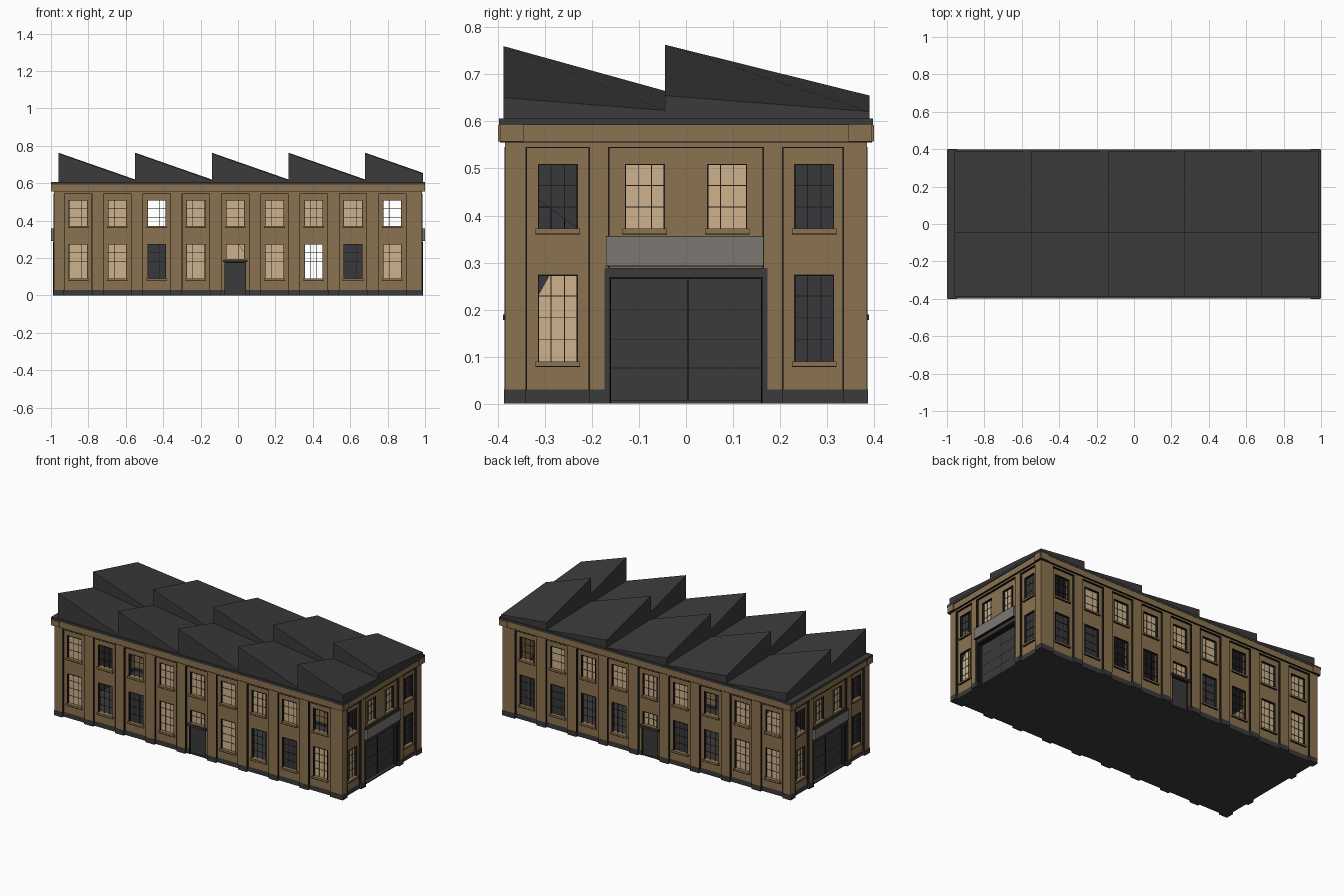
import bpy, bmesh
from math import pi
from mathutils import Matrix, Vector

cube = bpy.data.objects.get("Cube")
if cube:
    bpy.data.objects.remove(cube, do_unlink=True)


def material(name, r, g, b):
    m = bpy.data.materials.new(name)
    m.use_nodes = True
    m.diffuse_color = (r, g, b, 1)
    bsdf = m.node_tree.nodes["Principled BSDF"]
    bsdf.inputs["Base Color"].default_value = (r, g, b, 1)
    bsdf.inputs["Roughness"].default_value = 0.9
    return m


BRICK = material("brown brick", 0.26, 0.17, 0.08)
CREAM = material("cream glass", 0.62, 0.45, 0.27)
DARK = material("charcoal", 0.043, 0.043, 0.043)
GLASS = material("dark glass", 0.04, 0.04, 0.043)
STEEL = material("grey steel", 0.2, 0.19, 0.175)
INK = material("black trim", 0.012, 0.011, 0.01)

parts = {}


def part(name, mat):
    if name not in parts:
        parts[name] = (bmesh.new(), mat)
    return parts[name][0]


def box(name, mat, frame, u0, u1, d0, d1, z0, z1):
    """Box in wall space: u along the wall, d outward, z up."""
    centre = Vector(((u0 + u1) / 2, -(d0 + d1) / 2, (z0 + z1) / 2))
    size = Matrix.Diagonal((u1 - u0, d1 - d0, z1 - z0, 1))
    bmesh.ops.create_cube(part(name, mat), size=1,
                          matrix=frame @ Matrix.Translation(centre) @ size)


def prism(name, mat, frame, pts, d0, d1):
    """Extruded outline of (u, z) points in wall space."""
    bm = part(name, mat)
    front = [bm.verts.new(frame @ Vector((u, -d1, z))) for u, z in pts]
    back = [bm.verts.new(frame @ Vector((u, -d0, z))) for u, z in pts]
    bm.faces.new(front)
    bm.faces.new(back[::-1])
    for i in range(len(pts)):
        j = (i + 1) % len(pts)
        bm.faces.new((front[j], front[i], back[i], back[j]))


TOP, SKIRT, RECESS, THICK = 0.545, 0.03, -0.012, -0.04
WHOLE = [(0, 0), (1, 0), (1, 1), (0, 1)]
# Pane kinds: T cream, D dark, B broken dark, C chipped cream, R chipped right, O open
PANES = {
    "T": (CREAM, WHOLE),
    "D": (GLASS, WHOLE),
    "B": (GLASS, [(1, 0), (1, 1), (0, 1), (0, 0.45)]),
    "C": (CREAM, [(0, 0), (1, 0), (1, 1), (0.3, 1), (0, 0.75)]),
    "R": (CREAM, [(0, 0), (1, 0), (1, 0.4), (0.7, 1), (0, 1)]),
}


def outline(name, frame, u0, u1, z0, z1, w, d0, d1):
    box(name, INK, frame, u0, u0 + w, d0, d1, z0, z1)
    box(name, INK, frame, u1 - w, u1, d0, d1, z0, z1)
    box(name, INK, frame, u0, u1, d0, d1, z1 - w, z1)


def window(side, frame, u0, u1, z0, z1, kind):
    w, h = u1 - u0, z1 - z0
    if kind in PANES:
        mat, shape = PANES[kind]
        prism(side + ("_cream" if mat == CREAM else "_dark") + "_panes", mat, frame,
              [(u0 + a * w, z0 + b * h) for a, b in shape], -0.028, -0.024)
    # Glazing bars and frame
    bars = side + "_glazing_bars"
    for i in (1, 2):
        u = u0 + w * i / 3
        box(bars, INK, frame, u - 0.0008, u + 0.0008, -0.025, -0.022, z0, z1)
    rows = max(2, round(h / 0.045))
    for i in range(1, rows):
        z = z0 + h * i / rows
        box(bars, INK, frame, u0, u1, -0.025, -0.022, z - 0.0008, z + 0.0008)
    outline(side + "_window_frames", frame, u0, u1, z0, z1, 0.003, -0.028, -0.01)
    # Sill
    box(side + "_sills", BRICK, frame, u0 - 0.005, u1 + 0.005, -0.03, -0.003, z0 - 0.01, z0)
    box(side + "_sill_shadows", INK, frame, u0 - 0.005, u1 + 0.005, -0.03, -0.002,
        z0 - 0.012, z0 - 0.01)


def wall(side, frame, half, bays):
    """Recessed bays with openings, separated by pilasters."""
    edge = -half
    for b0, b1, holes in bays + [(half, half, [])]:
        # Pilaster and its plinth
        box(side + "_pilasters", BRICK, frame, edge, b0, THICK, 0, SKIRT, TOP)
        box(side + "_plinth", DARK, frame, edge, b0, THICK, 0.002, 0, SKIRT)
        edge = b1
        if b0 == b1:
            continue
        # Bay masonry around the openings
        us = sorted({b0, b1, *(x for h in holes for x in h[:2])})
        zs = sorted({0, SKIRT, TOP, *(z for h in holes for z in h[2:4])})
        for a, b in zip(us, us[1:]):
            for c, d in zip(zs, zs[1:]):
                mu, mz = (a + b) / 2, (c + d) / 2
                if any(h[0] < mu < h[1] and h[2] < mz < h[3] for h in holes):
                    continue
                low = mz < SKIRT
                box(side + ("_plinth" if low else "_bays"), DARK if low else BRICK,
                    frame, a, b, THICK, RECESS, c, d)
        outline(side + "_bay_edges", frame, b0 - 0.001, b1 + 0.001, SKIRT, TOP + 0.001,
                0.003, RECESS, 0.0006)
        for h in holes:
            if h[4] != "door":
                window(side, frame, *h)
    # Head band and cornice
    box(side + "_head_band", BRICK, frame, -half, half, THICK, 0, TOP, 0.6)
    box(side + "_cornice", BRICK, frame, -half - 0.015, half + 0.015, THICK, 0.01, 0.557, 0.592)
    box(side + "_cornice_line", INK, frame, -half - 0.01, half + 0.01, THICK, 0.0108, 0.555, 0.557)


HX, HY = 0.985, 0.385
UP, LOW = (0.372, 0.51), (0.09, 0.275)


def long_side(side, angle, shift, upper, lower, chip):
    frame = Matrix.Rotation(angle, 4, "Z") @ Matrix.Translation((0, -HY, 0))
    bays = []
    for i in range(9):
        c = shift + 0.21 * (i - 4)
        holes = [(c - 0.05, c + 0.05, *UP, upper[i])]
        if lower[i] == "-":
            # Small door with a transom window above
            holes += [(c - 0.055, c + 0.055, 0, 0.185, "door"),
                      (c - 0.05, c + 0.05, 0.195, 0.275, chip)]
            box(side + "_door", DARK, frame, c - 0.055, c + 0.055, -0.03, -0.02, 0, 0.185)
            box(side + "_door_lintel", DARK, frame, c - 0.065, c + 0.065, -0.03, 0.004, 0.178, 0.19)
            outline(side + "_door_trim", frame, c - 0.058, c + 0.058, 0, 0.178, 0.004, -0.02, -0.01)
        else:
            holes.append((c - 0.05, c + 0.05, *LOW, lower[i]))
        bays.append((c - 0.075, c + 0.075, holes))
    wall(side, frame, HX, bays)


def end_side(side, angle):
    frame = Matrix.Rotation(angle, 4, "Z") @ Matrix.Translation((0, -HX, 0))
    door = 0.165
    wall(side, frame, HY, [
        (-0.34, -0.205, [(-0.315, -0.23, *UP, "B"), (-0.315, -0.23, *LOW, "C")]),
        (-0.165, 0.165, [(-0.13, -0.045, *UP, "T"), (0.045, 0.13, *UP, "T"),
                         (-door, door, 0, 0.28, "door")]),
        (0.205, 0.335, [(0.23, 0.315, *UP, "D"), (0.23, 0.315, *LOW, "D")]),
    ])
    # Loading door with leaf joints, posts and canopy
    box(side + "_loading_door", DARK, frame, -door, door, -0.045, -0.035, 0, 0.28)
    box(side + "_door_joints", INK, frame, 0.002, 0.006, -0.036, -0.034, 0, 0.265)
    for z in (0.075, 0.135, 0.2):
        box(side + "_door_joints", INK, frame, -door, door, -0.036, -0.0345, z, z + 0.0015)
    for s in (-1, 1):
        u = s * 0.168
        box(side + "_door_posts", DARK, frame, u - 0.005, u + 0.005, -0.04, 0.003, 0, 0.285)
    box(side + "_door_head", DARK, frame, -0.173, 0.173, -0.04, 0.002, 0.268, 0.288)
    outline(side + "_door_trim", frame, -0.162, 0.162, 0, 0.268, 0.003, -0.035, -0.01)
    box(side + "_canopy", STEEL, frame, -0.17, 0.165, -0.02, 0.014, 0.294, 0.355)
    for z in (0.292, 0.355):
        box(side + "_canopy_trim", INK, frame, -0.171, 0.166, -0.02, 0.0145, z, z + 0.002)


long_side("front", 0, -0.015, "TOOTTTTTO", "TODT-TODT", "R")
long_side("back", pi, 0.015, "OTTTTTOTC", "DDOO-DOTT", "T")
end_side("right_end", pi / 2)
end_side("left_end", -pi / 2)

# Floor and roof slab
world = Matrix()
box("floor", DARK, world, -0.97, 0.97, -0.37, 0.37, 0, 0.008)
box("roof_slab", DARK, world, -1, 1, -0.397, 0.397, 0.592, 0.606)

# Sawtooth roof: each block is highest at its front right corner
rows = [(-0.388, -0.045, (0.76, 0.615), (0.665, 0.61)),
        (-0.045, 0.39, (0.763, 0.62), (0.655, 0.61))]
STEP = 0.41
roof = part("sawtooth_roof", DARK)
for y0, y1, near, far in rows:
    for i in range(5):
        x0 = -0.96 + STEP * i
        x1 = min(x0 + STEP, 0.99)
        t = (x1 - x0) / STEP
        corners = [(x0, y0, near[0]), (x1, y0, near[0] + t * (near[1] - near[0])),
                   (x1, y1, far[0] + t * (far[1] - far[0])), (x0, y1, far[0])]
        top = [roof.verts.new(c) for c in corners]
        base = [roof.verts.new((x, y, 0.6)) for x, y, z in corners]
        roof.faces.new(top)
        roof.faces.new(base[::-1])
        for a in range(4):
            b = (a + 1) % 4
            roof.faces.new((base[a], base[b], top[b], top[a]))

# Turn the collected parts into objects
for name, (bm, mat) in parts.items():
    bmesh.ops.recalc_face_normals(bm, faces=bm.faces)
    mesh = bpy.data.meshes.new(name)
    bm.to_mesh(mesh)
    bm.free()
    mesh.materials.append(mat)
    bpy.context.collection.objects.link(bpy.data.objects.new(name, mesh))
